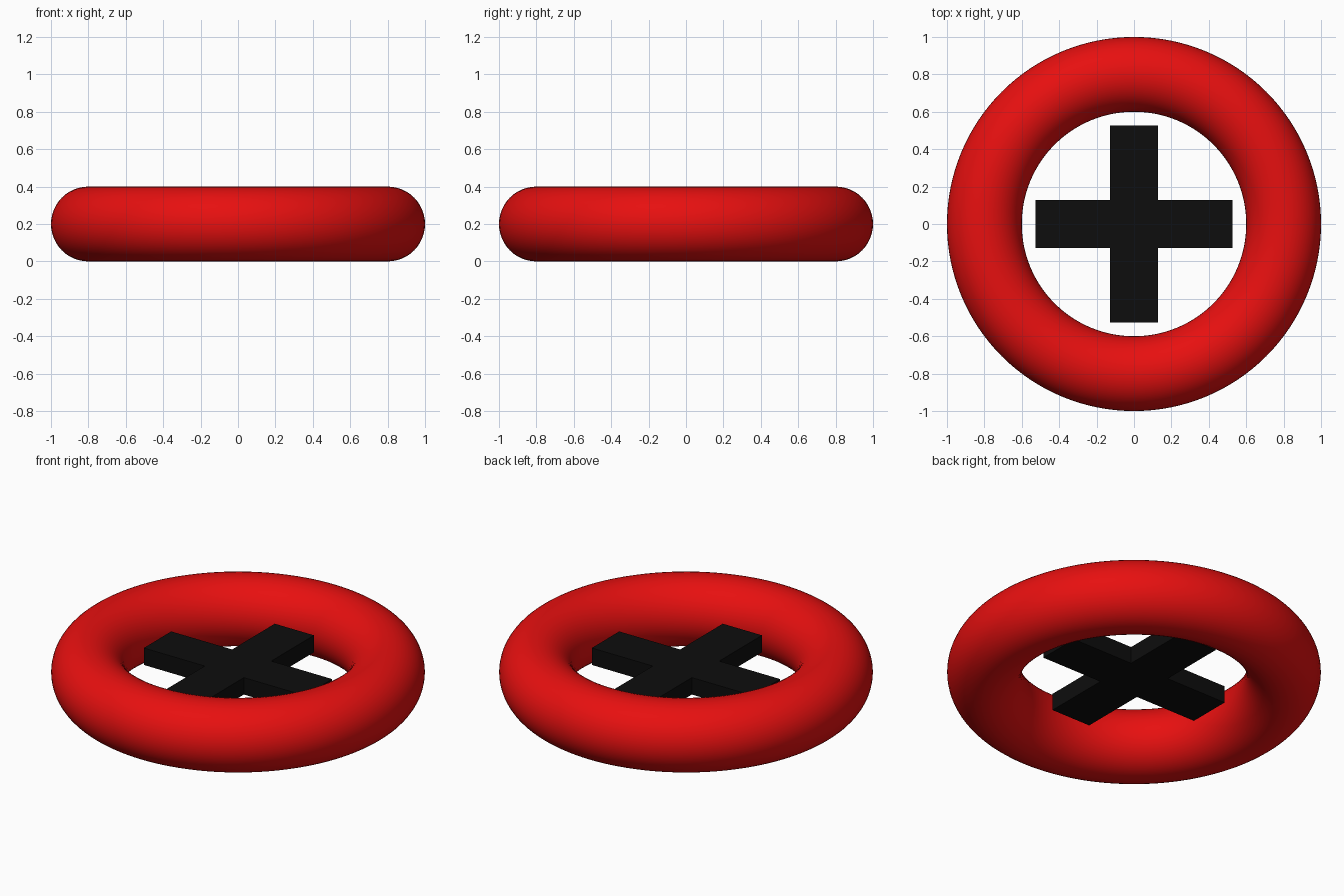
import bpy, bmesh

if "Cube" in bpy.data.objects:
    bpy.data.objects.remove(bpy.data.objects["Cube"])


def material(name, rgb):
    m = bpy.data.materials.new(name)
    m.diffuse_color = (*rgb, 1.0)
    m.use_nodes = True
    m.node_tree.nodes["Principled BSDF"].inputs["Base Color"].default_value = m.diffuse_color
    return m


red = material("red", (0.8, 0.005, 0.005))
black = material("black", (0.004, 0.004, 0.004))

# Ring: smooth torus resting on the ground
bpy.ops.mesh.primitive_torus_add(major_radius=0.8, minor_radius=0.2,
                                 major_segments=128, minor_segments=48,
                                 location=(0, 0, 0.2))
ring = bpy.context.object
ring.name = "ring"
ring.data.materials.append(red)
bpy.ops.object.shade_smooth()

# Cross: plus-shaped outline extruded into a flat slab, floating in the hole
L, W = 0.526, 0.128
bm = bmesh.new()
outline = []
dx, dy = 1, 0
for _ in range(4):
    # two tip corners and the inner corner, turned by 90 degrees each time
    for a, b in ((L, -W), (L, W), (W, W)):
        outline.append(bm.verts.new((a * dx - b * dy, a * dy + b * dx, 0.15)))
    dx, dy = -dy, dx
face = bm.faces.new(outline)
top = bmesh.ops.extrude_face_region(bm, geom=[face])["geom"]
bmesh.ops.translate(bm, vec=(0, 0, 0.1),
                    verts=[v for v in top if isinstance(v, bmesh.types.BMVert)])
bmesh.ops.recalc_face_normals(bm, faces=bm.faces)
mesh = bpy.data.meshes.new("cross")
bm.to_mesh(mesh)
bm.free()
mesh.materials.append(black)
cross = bpy.data.objects.new("cross", mesh)
bpy.context.collection.objects.link(cross)
